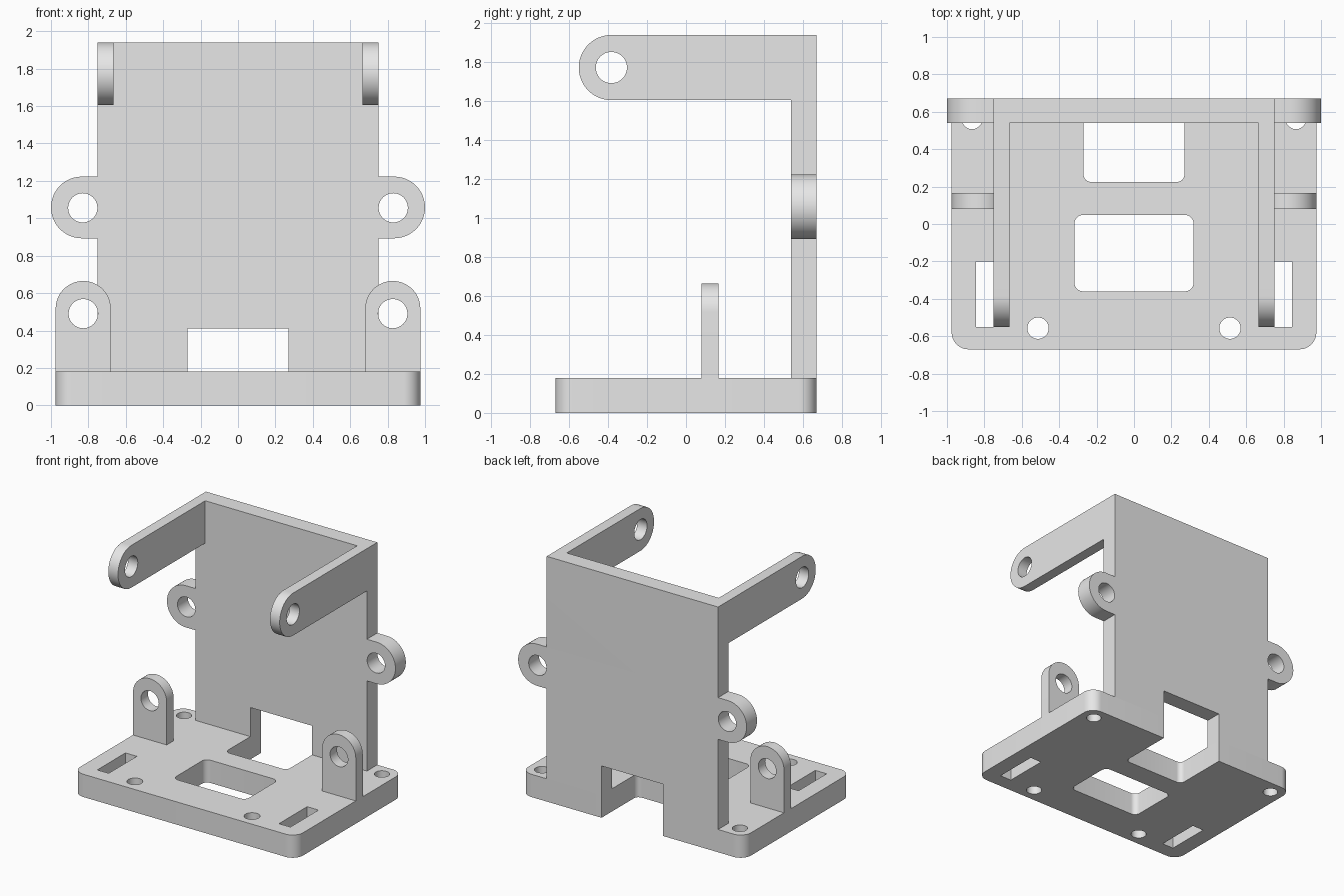
import bpy
import bmesh
from math import cos, sin, radians
from mathutils import Matrix

if "Cube" in bpy.data.objects:
    bpy.data.objects.remove(bpy.data.objects["Cube"], do_unlink=True)

grey = bpy.data.materials.new("light_grey")
grey.use_nodes = True
grey.diffuse_color = (0.8, 0.8, 0.8, 1)
grey.node_tree.nodes["Principled BSDF"].inputs["Base Color"].default_value = (0.8, 0.8, 0.8, 1)

# Axes that turn a flat profile (u, v, thickness) into each plane
FLAT = Matrix.Identity(4)
FACING_FRONT = Matrix(((1, 0, 0, 0), (0, 0, -1, 0), (0, 1, 0, 0), (0, 0, 0, 1)))
FACING_SIDE = Matrix(((0, 0, 1, 0), (1, 0, 0, 0), (0, 1, 0, 0), (0, 0, 0, 1)))


def arc(u, v, r, start, end, steps=24):
    angles = [radians(start + (end - start) * i / steps) for i in range(steps + 1)]
    return [(u + r * cos(a), v + r * sin(a)) for a in angles]


def circle(u, v, r):
    return arc(u, v, r, 0, 360, 48)[:-1]


def rounded_box(u0, u1, v0, v1, r):
    return (arc(u1 - r, v0 + r, r, -90, 0, 8) + arc(u1 - r, v1 - r, r, 0, 90, 8)
            + arc(u0 + r, v1 - r, r, 90, 180, 8) + arc(u0 + r, v0 + r, r, 180, 270, 8))


def box(u0, u1, v0, v1):
    return [(u0, v0), (u1, v0), (u1, v1), (u0, v1)]


def symmetric(half):
    return half + [(-u, v) for u, v in reversed(half)]


def plate(name, loops, axes, low, high):
    """Extrude an outline with holes between two depths along its normal."""
    curve = bpy.data.curves.new(name + "_profile", 'CURVE')
    curve.dimensions = '2D'
    curve.fill_mode = 'BOTH'
    curve.extrude = (high - low) / 2
    for loop in loops:
        spline = curve.splines.new('POLY')
        spline.points.add(len(loop) - 1)
        for point, (u, v) in zip(spline.points, loop):
            point.co = (u, v, 0, 1)
        spline.use_cyclic_u = True
    source = bpy.data.objects.new(name + "_profile", curve)
    bpy.context.collection.objects.link(source)
    bpy.context.view_layer.update()
    graph = bpy.context.evaluated_depsgraph_get()
    mesh = bpy.data.meshes.new_from_object(source.evaluated_get(graph))
    bpy.data.objects.remove(source, do_unlink=True)
    bpy.data.curves.remove(curve)

    bm = bmesh.new()
    bm.from_mesh(mesh)
    bmesh.ops.remove_doubles(bm, verts=bm.verts, dist=0.0001)
    bm.transform(axes @ Matrix.Translation((0, 0, (low + high) / 2)))
    bmesh.ops.recalc_face_normals(bm, faces=bm.faces)
    bm.to_mesh(mesh)
    bm.free()
    mesh.name = name
    mesh.materials.clear()
    mesh.materials.append(grey)
    obj = bpy.data.objects.new(name, mesh)
    bpy.context.collection.objects.link(obj)
    bpy.ops.object.select_all(action='DESELECT')
    obj.select_set(True)
    bpy.context.view_layer.objects.active = obj
    bpy.ops.object.shade_smooth_by_angle(angle=radians(30))
    return obj


# Base plate with rear cable notch, central window, slots and screw holes
base_half = (arc(0.885, -0.58, 0.09, -90, 0, 12) + arc(0.885, 0.58, 0.09, 0, 90, 12)
             + [(0.27, 0.67)] + arc(0.23, 0.265, 0.04, 0, -90, 8))
base_loops = [symmetric(base_half), rounded_box(-0.318, 0.318, -0.36, 0.048, 0.045)]
for side in (-1, 1):
    base_loops += [box(*sorted((side * 0.745, side * 0.845)), -0.552, -0.2),
                   circle(side * 0.513, -0.557, 0.057),
                   circle(side * 0.866, 0.562, 0.055)]
plate("base_plate", base_loops, FLAT, 0, 0.18)

# Rear wall with a pierced ear on each side and a notch at the foot
wall_half = ([(0.27, 0.41), (0.27, 0.18), (0.75, 0.18), (0.75, 0.893)]
             + arc(0.835, 1.058, 0.165, -90, 90) + [(0.75, 1.223), (0.75, 1.94)])
plate("rear_wall", [symmetric(wall_half), circle(-0.83, 1.056, 0.078), circle(0.83, 1.056, 0.078)],
      FACING_FRONT, -0.67, -0.54)

# Paired upper arms and hinge lugs
arm = [(0.54, 1.605), (0.54, 1.94)] + arc(-0.383, 1.7725, 0.1675, 90, 270)
for label, side in (("left", 1), ("right", -1)):
    low, high = sorted((side * 0.665, side * 0.75))
    plate(label + "_upper_arm", [arm, circle(-0.383, 1.7725, 0.08)], FACING_SIDE, low, high)
    x = side * 0.8275
    lug = [(x - 0.1475, 0.18), (x + 0.1475, 0.18)] + arc(x, 0.5175, 0.1475, 0, 180)
    plate(label + "_hinge_lug", [lug, circle(x, 0.49, 0.078)], FACING_FRONT, -0.167, -0.08)
